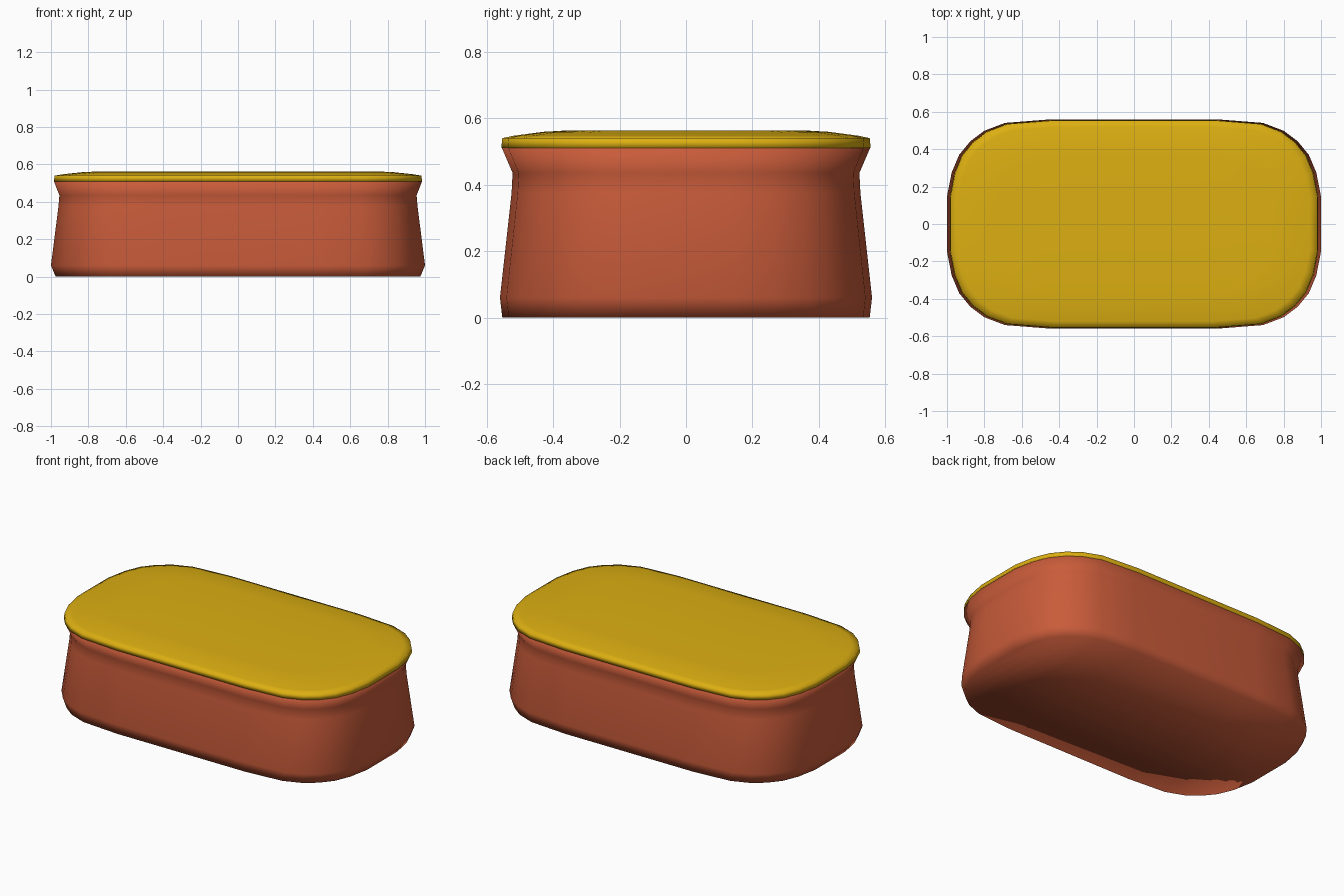
import bpy, bmesh

cube = bpy.data.objects.get("Cube")
if cube:
    bpy.data.objects.remove(cube)


def material(name, rgb):
    m = bpy.data.materials.new(name)
    m.use_nodes = True
    m.diffuse_color = (*rgb, 1)
    m.node_tree.nodes["Principled BSDF"].inputs["Base Color"].default_value = (*rgb, 1)
    return m


# Rounded-rectangle outline, one quarter mirrored to all four corners (unit half-sizes)
quarter = [(1, .26), (.975, .49), (.935, .66), (.875, .79), (.8, .89), (.69, .965), (.44, 1)]
half = quarter + [(-x, y) for x, y in reversed(quarter)]
outline = half + [(-x, -y) for x, y in half]


def loft(name, levels, mat):
    """Skin stacked outlines given as (half width, half depth, height), capped at both ends."""
    bm = bmesh.new()
    rings = [[bm.verts.new((x * w, y * d, z)) for x, y in outline] for w, d, z in levels]
    n = len(outline)
    for low, high in zip(rings, rings[1:]):
        for i in range(n):
            j = (i + 1) % n
            bm.faces.new((low[i], low[j], high[j], high[i]))
    # Caps as strips running across the depth
    for ring, up in ((rings[0], False), (rings[-1], True)):
        for i in range(n // 2 - 1):
            # pair each vertex with its mirror across the x axis
            f = [ring[i], ring[i + 1], ring[n - 2 - i], ring[n - 1 - i]]
            bm.faces.new(f if up else f[::-1])
    bmesh.ops.recalc_face_normals(bm, faces=bm.faces)
    for f in bm.faces:
        f.smooth = True
    mesh = bpy.data.meshes.new(name)
    bm.to_mesh(mesh)
    bm.free()
    mesh.materials.append(mat)
    obj = bpy.data.objects.new(name, mesh)
    bpy.context.collection.objects.link(obj)
    return obj


terracotta = material("terracotta", (.58, .105, .042))
mustard = material("mustard yellow", (.72, .43, .006))

# Tapered body with a narrow neck and a flared rim
loft("box_body", [(.975, .553, 0), (1, .56, .06), (.96, .525, .375),
                  (.955, .522, .435), (.985, .555, .512)], terracotta)

# Shallow domed lid
loft("box_lid", [(.985, .556, .51), (.98, .553, .54), (.94, .52, .547),
                 (.83, .43, .559), (.73, .36, .563)], mustard)
